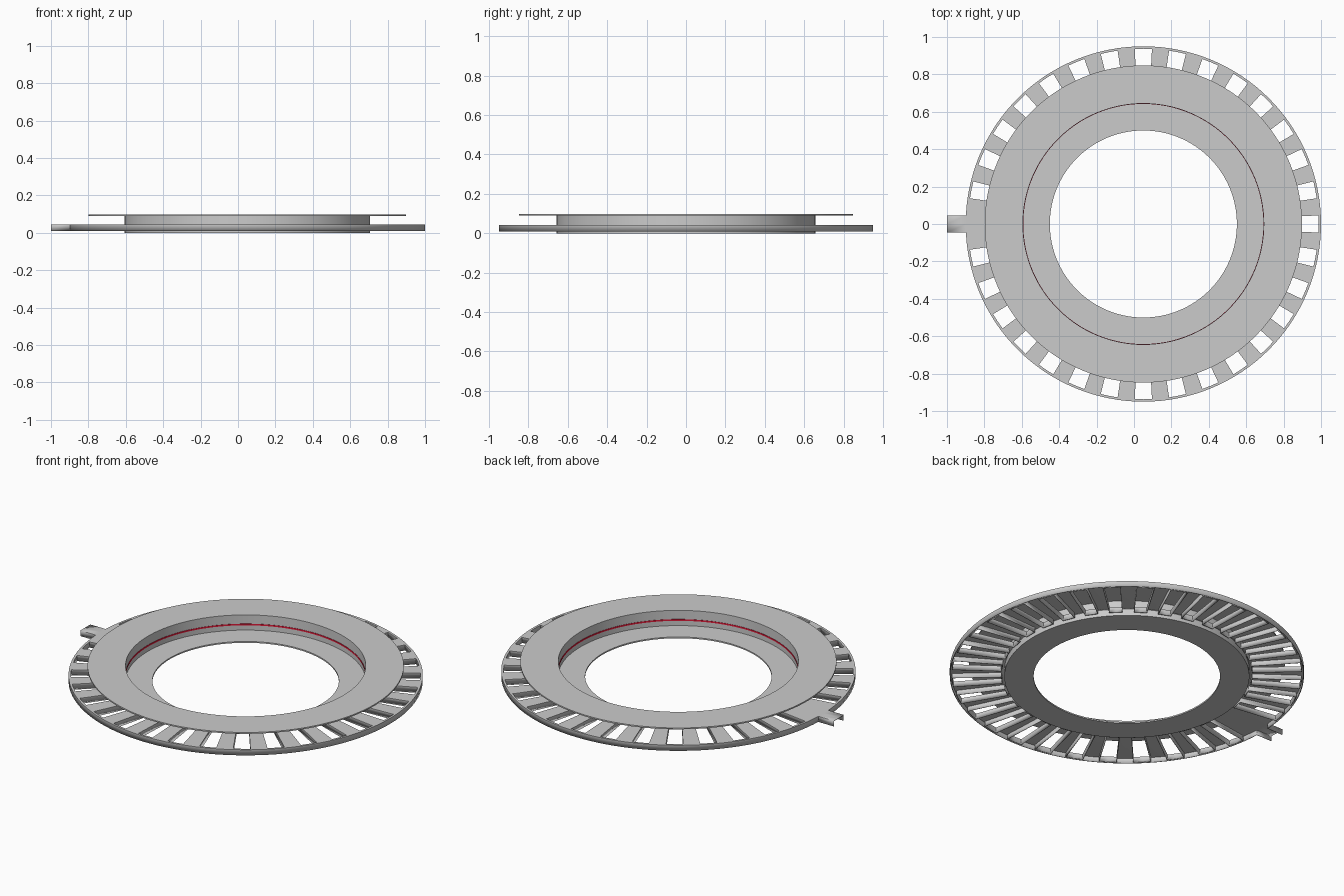
import bpy, bmesh
from math import cos, sin, pi

if "Cube" in bpy.data.objects:
    bpy.data.objects.remove(bpy.data.objects["Cube"])

CX = 0.05        # ring axis, shifted because of the tab
N = 32           # slots around the ring
SUB = 2          # segments per slot and per spoke
SEG = N * SUB * 2


def finish(bm, name, location=(CX, 0, 0)):
    mesh = bpy.data.meshes.new(name)
    bm.to_mesh(mesh)
    bm.free()
    obj = bpy.data.objects.new(name, mesh)
    bpy.context.collection.objects.link(obj)
    obj.location = location
    bpy.ops.object.select_all(action='DESELECT')
    obj.select_set(True)
    bpy.context.view_layer.objects.active = obj
    bpy.ops.object.shade_smooth_by_angle(angle=0.5)
    return obj


def lathe(name, profile):
    """Revolve a closed (radius, z) profile around the ring axis."""
    bm = bmesh.new()
    rings = [[bm.verts.new((r * cos(2 * pi * i / SEG), r * sin(2 * pi * i / SEG), z))
              for r, z in profile] for i in range(SEG)]
    n = len(profile)
    for i in range(SEG):
        a, b = rings[i], rings[(i + 1) % SEG]
        for j in range(n):
            k = (j + 1) % n
            bm.faces.new((a[j], b[j], b[k], a[k]))
    bmesh.ops.recalc_face_normals(bm, faces=bm.faces)
    return finish(bm, name)


# Floor ring, upright wall and raised flange in one turned profile
lathe("flanged_hub", [(0.50, 0), (0.657, 0), (0.657, 0.09), (0.848, 0.09),
                      (0.848, 0.098), (0.644, 0.098), (0.644, 0.008), (0.50, 0.008)])

# Red line around the inside of the wall
band = lathe("red_seam", [(0.646, 0.037), (0.646, 0.046), (0.642, 0.046), (0.642, 0.037)])
red = bpy.data.materials.new("red")
red.diffuse_color = (0.75, 0.01, 0.04, 1)
red.use_nodes = True
red.node_tree.nodes["Principled BSDF"].inputs["Base Color"].default_value = red.diffuse_color
band.data.materials.append(red)

# Slotted sheet: polar grid with every slot left open except the one at the tab
RADII = [0.655, 0.675, 0.937, 0.95]
TOP, DROP = 0.043, 0.033
bm = bmesh.new()
start = -pi / N / 2
grid = [[bm.verts.new((r * cos(start + 2 * pi * i / SEG), r * sin(start + 2 * pi * i / SEG), TOP))
         for r in RADII] for i in range(SEG)]
tab_first = SUB * 2 * (N // 2)
for i in range(SEG):
    a, b = grid[i], grid[(i + 1) % SEG]
    is_slot = i % (2 * SUB) < SUB
    is_tab = tab_first <= i < tab_first + SUB
    for j in range(3):
        if j == 1 and is_slot and not is_tab:
            continue
        bm.faces.new((a[j], a[j + 1], b[j + 1], b[j]))

# Tab grown outward from the closed slot
roots = [grid[tab_first + k][3] for k in range(SUB + 1)]
tips = [bm.verts.new((-1.05, v.co.y, TOP)) for v in roots]
for k in range(SUB):
    bm.faces.new((roots[k], tips[k], tips[k + 1], roots[k + 1]))

# Fold the rim, slot and tab edges down, leaving the tab end and the hub side open
inner = {row[0] for row in grid}
fold = [e for e in bm.edges if e.is_boundary
        and not all(v in inner for v in e.verts)
        and not all(v in tips for v in e.verts)]
lower = bmesh.ops.extrude_edge_only(bm, edges=fold)["geom"]
bmesh.ops.translate(bm, vec=(0, 0, -DROP),
                    verts=[g for g in lower if isinstance(g, bmesh.types.BMVert)])
sheet = finish(bm, "slotted_ring")
solid = sheet.modifiers.new("thickness", 'SOLIDIFY')
solid.thickness = 0.004
solid.offset = -1
